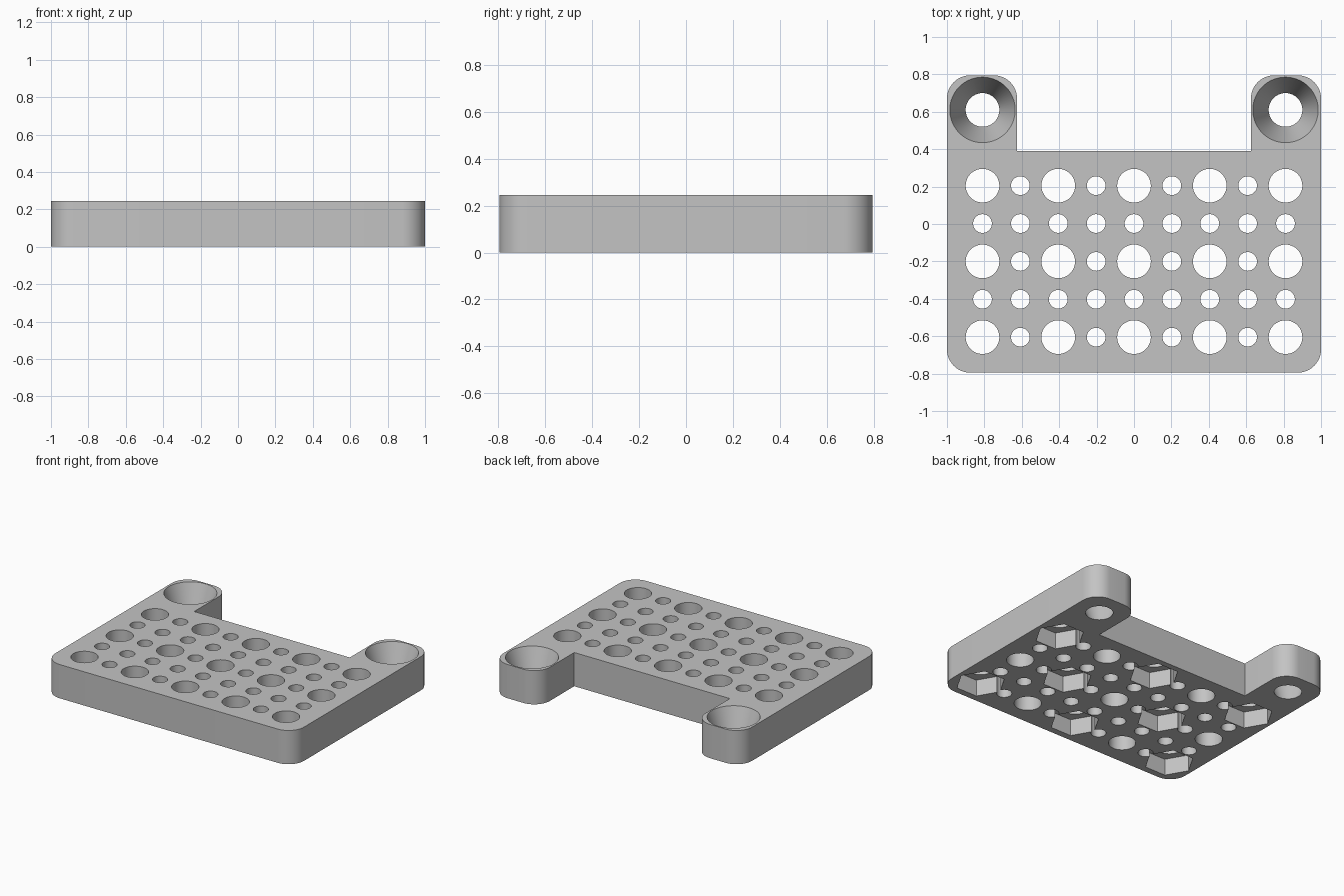
import bpy, bmesh, math

cube = bpy.data.objects.get("Cube")
if cube:
    bpy.data.objects.remove(cube, do_unlink=True)

THICK = 0.245
PITCH = 0.2025
ARM_X, ARM_Y = 0.81, 0.61

grey = bpy.data.materials.new("light grey plastic")
grey.use_nodes = True
colour = (0.55, 0.55, 0.55, 1)
grey.diffuse_color = colour
grey.node_tree.nodes["Principled BSDF"].inputs["Base Color"].default_value = colour


def make_object(name, bm):
    bmesh.ops.recalc_face_normals(bm, faces=bm.faces[:])
    mesh = bpy.data.meshes.new(name)
    bm.to_mesh(mesh)
    bm.free()
    mesh.materials.append(grey)
    obj = bpy.data.objects.new(name, mesh)
    bpy.context.collection.objects.link(obj)
    return obj


def add_prism(bm, x, y, z0, z1, r0, r1, sides):
    """Closed prism or cone frustum with its first corner on the x axis."""
    rings = []
    for z, r in ((z0, r0), (z1, r1)):
        angles = [math.tau * k / sides for k in range(sides)]
        rings.append([bm.verts.new((x + r * math.cos(a), y + r * math.sin(a), z))
                      for a in angles])
    low, high = rings
    bm.faces.new(low[::-1])
    bm.faces.new(high)
    for k in range(sides):
        n = (k + 1) % sides
        bm.faces.new((low[k], low[n], high[n], high[k]))


def rounded(cx, cy, start, radius=0.125, steps=12):
    """Quarter-circle corner, counter-clockwise from the start angle."""
    return [(cx + radius * math.cos(start + math.pi / 2 * k / steps),
             cy + radius * math.sin(start + math.pi / 2 * k / steps))
            for k in range(steps + 1)]


# Plate outline: right half, then mirrored for the other arm
half = rounded(0.875, -0.67, -math.pi / 2)
half += rounded(0.875, 0.67, 0)
half += rounded(0.75, 0.67, math.pi / 2)
half.append((0.625, 0.39))
outline = half + [(-x, y) for x, y in reversed(half)]

bm = bmesh.new()
base = bm.faces.new([bm.verts.new((x, y, 0)) for x, y in outline])
raised = bmesh.ops.extrude_face_region(bm, geom=[base])["geom"]
bmesh.ops.translate(bm, vec=(0, 0, THICK),
                    verts=[v for v in raised if isinstance(v, bmesh.types.BMVert)])
plate = make_object("mounting_plate", bm)

# Grid of through holes, with nut pockets under alternate large holes
holes, pockets = bmesh.new(), bmesh.new()
for i in range(-4, 5):
    for j in range(-2, 3):
        x, y = i * PITCH, j * PITCH - 0.2
        large = i % 2 == 0 and j % 2 == 0
        radius = 0.09 if large else 0.05
        add_prism(holes, x, y, -0.1, THICK + 0.1, radius, radius, 48)
        if large and (i + j) % 4 == 2:
            add_prism(pockets, x, y, -0.1, 0.12, 0.165, 0.165, 6)

# Tapered screw holes in the arms, extended past both faces
slope = (0.175 - 0.09) / THICK
for side in (-1, 1):
    add_prism(holes, side * ARM_X, ARM_Y, -0.1, THICK + 0.1,
              0.09 - 0.1 * slope, 0.175 + 0.1 * slope, 64)

# Cut the openings
bpy.context.view_layer.objects.active = plate
for name, cutter_bm in (("hole_cutter", holes), ("pocket_cutter", pockets)):
    cutter = make_object(name, cutter_bm)
    cutter.hide_render = True
    mod = plate.modifiers.new(name, 'BOOLEAN')
    mod.operation = 'DIFFERENCE'
    mod.solver = 'EXACT'
    mod.object = cutter
    bpy.ops.object.modifier_apply(modifier=mod.name)
    bpy.data.objects.remove(cutter, do_unlink=True)

# Smooth the curved walls and keep the rims sharp
bpy.ops.object.select_all(action='DESELECT')
plate.select_set(True)
bpy.ops.object.shade_smooth_by_angle(angle=math.radians(30))
